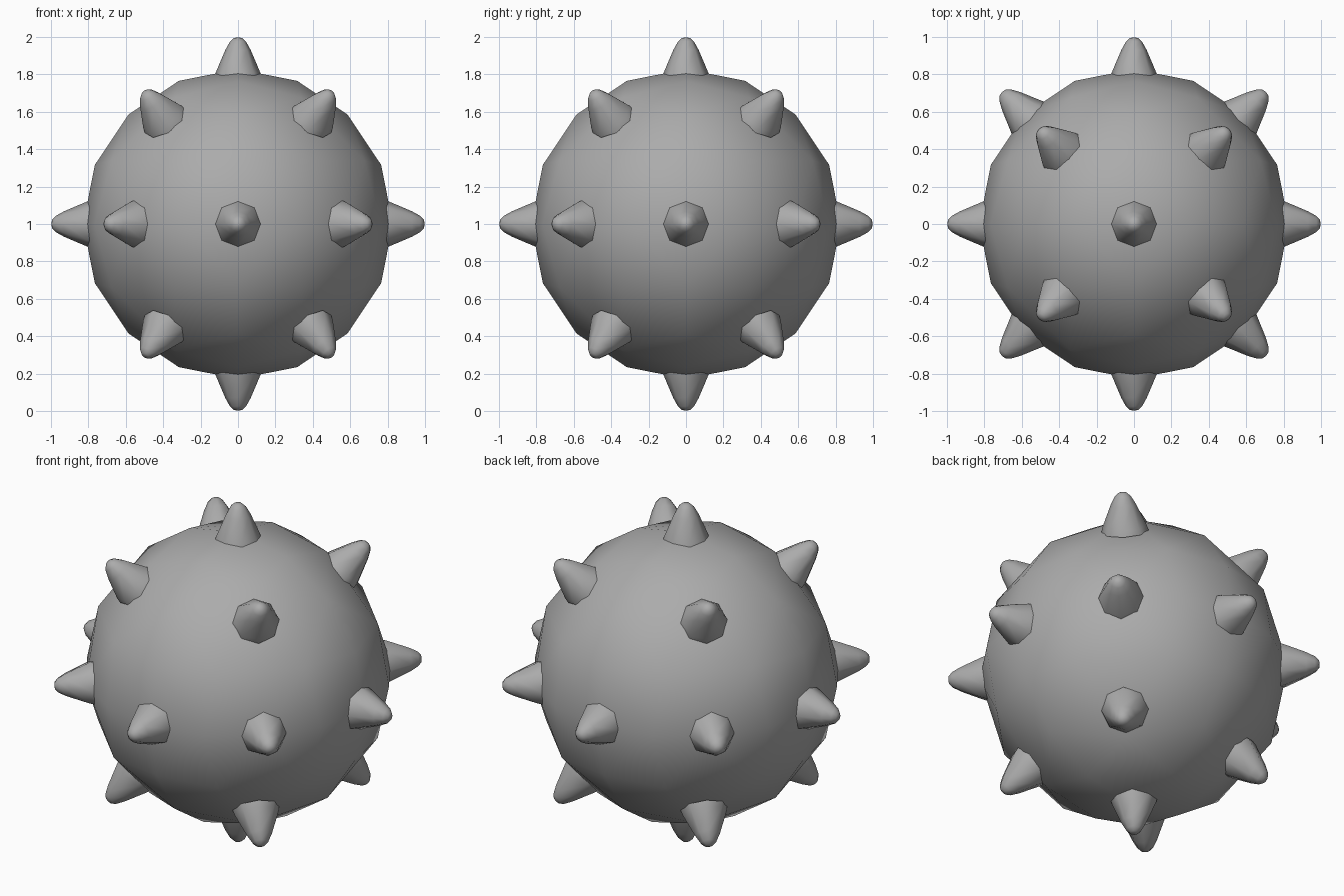
import bpy, bmesh, math
from mathutils import Vector, Matrix

if "Cube" in bpy.data.objects:
    bpy.data.objects.remove(bpy.data.objects["Cube"])

CENTRE = Vector((0, 0, 1))

grey = bpy.data.materials.new("dark_grey")
grey.diffuse_color = (0.41, 0.41, 0.41, 1)
grey.use_nodes = True
grey.node_tree.nodes["Principled BSDF"].inputs["Base Color"].default_value = grey.diffuse_color


def finish(bm, name):
    """Smooth the faces and turn the bmesh into a mesh."""
    bmesh.ops.recalc_face_normals(bm, faces=bm.faces)
    for f in bm.faces:
        f.smooth = True
    me = bpy.data.meshes.new(name)
    bm.to_mesh(me)
    bm.free()
    me.materials.append(grey)
    return me


def ball_mesh(radius):
    """Octahedron split twice and pushed out to a sphere."""
    bm = bmesh.new()
    bmesh.ops.create_uvsphere(bm, u_segments=4, v_segments=2, radius=radius)
    for _ in range(2):
        bmesh.ops.subdivide_edges(bm, edges=bm.edges, cuts=1, use_grid_fill=True)
        for v in bm.verts:
            v.co = v.co.normalized() * radius
    return finish(bm, "body")


# Spike profile: (radius, distance from body centre), blunt rounded tip
PROFILE = [(0.127, 0.78), (0.119, 0.81), (0.068, 0.93), (0.043, 0.975), (0.022, 0.994)]
SIDES = 8


def spike_mesh():
    bm = bmesh.new()
    rings = [[bm.verts.new((r * math.cos(math.tau * i / SIDES), r * math.sin(math.tau * i / SIDES), z))
              for i in range(SIDES)] for r, z in PROFILE]
    tip = bm.verts.new((0, 0, 0.998))
    for i in range(SIDES):
        j = (i + 1) % SIDES
        for a, b in zip(rings, rings[1:]):
            bm.faces.new((a[i], a[j], b[j], b[i]))
        bm.faces.new((rings[-1][i], rings[-1][j], tip))
    return finish(bm, "spike")


# Round body
body = bpy.data.objects.new("body", ball_mesh(0.828))
body.location = CENTRE
bpy.context.collection.objects.link(body)

# Spikes every 45 degrees of latitude and longitude, plus one at each pole
mesh = spike_mesh()
angles = [(90, 0), (-90, 0)] + [(lat, lon) for lat in (-45, 0, 45) for lon in range(0, 360, 45)
                                if lat == 0 or lon % 90 == 45]
for n, (lat, lon) in enumerate(angles):
    ob = bpy.data.objects.new(f"spike_{n:02d}", mesh)
    turn = Matrix.Rotation(math.radians(lon), 4, 'Z') @ Matrix.Rotation(math.radians(90 - lat), 4, 'Y')
    ob.matrix_world = Matrix.Translation(CENTRE) @ turn
    bpy.context.collection.objects.link(ob)
